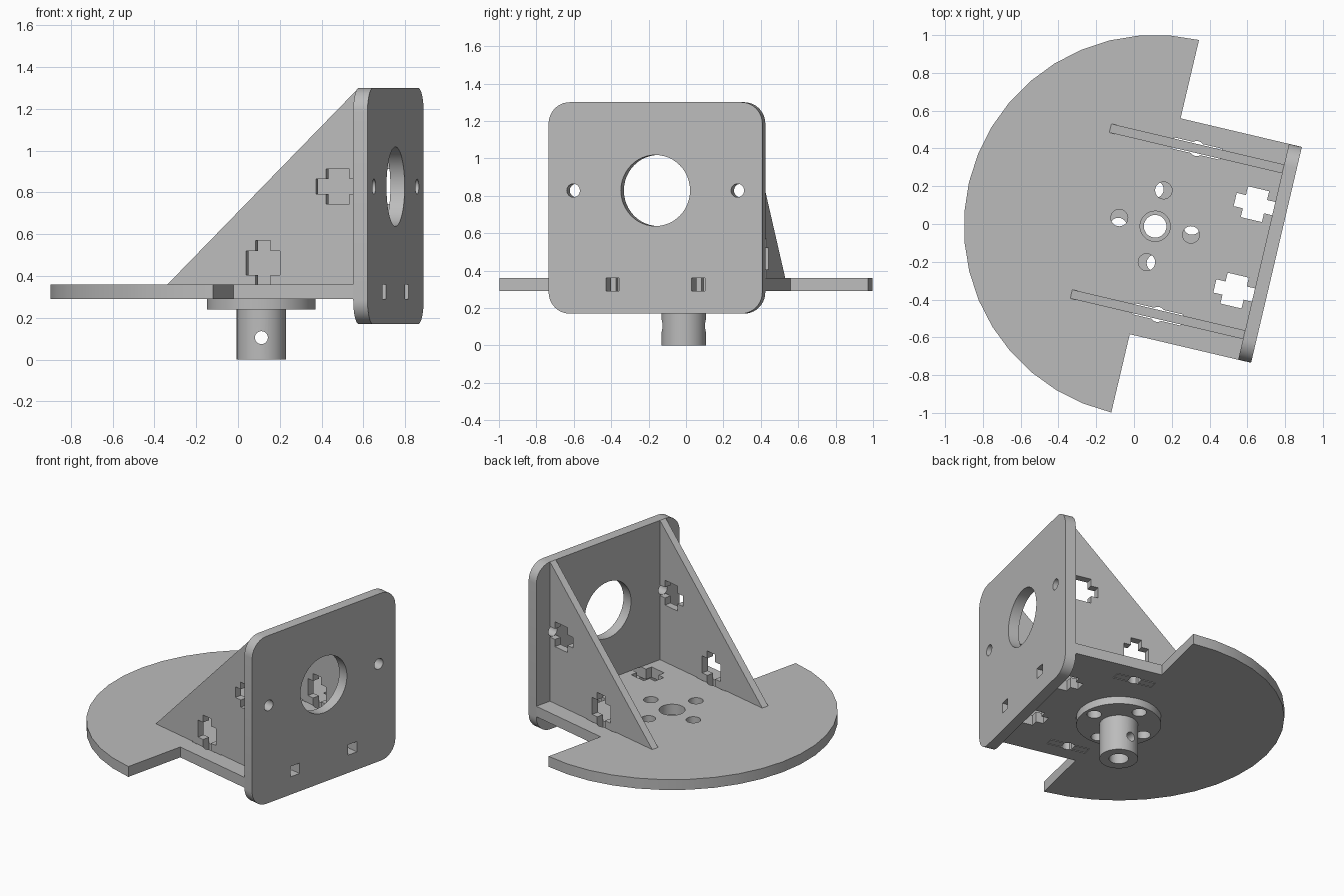
import bpy, bmesh, math
from mathutils import Matrix

cube = bpy.data.objects.get("Cube")
if cube:
    bpy.data.objects.remove(cube, do_unlink=True)

grey = bpy.data.materials.new("plain_grey")
grey.use_nodes = True
grey.diffuse_color = (0.5, 0.5, 0.5, 1)
grey.node_tree.nodes["Principled BSDF"].inputs["Base Color"].default_value = grey.diffuse_color

CENTRE = Matrix.Translation((0.112, -0.012, 0))
TURNED = CENTRE @ Matrix.Rotation(math.radians(-13.25), 4, 'Z')

# Sheet layout: shared sizes
EDGE = 0.59        # inner face of the upright plate
LOW, TOP = 0.29, 0.36  # base sheet
HIGH = 1.30
BOLT_Z = 0.828
BOLT_U = 0.12
FIN_V = 0.451
NUT_V = 0.235


def prism(name, outline, start, end, axis='Z', frame=TURNED):
    """Extrude a 2D outline along the given axis."""
    place = {'Z': lambda a, b, d: (a, b, d),
             'Y': lambda a, b, d: (a, d, b),
             'X': lambda a, b, d: (d, a, b)}[axis]
    bm = bmesh.new()
    lower = [bm.verts.new(place(a, b, start)) for a, b in outline]
    upper = [bm.verts.new(place(a, b, end)) for a, b in outline]
    bm.faces.new(lower)
    bm.faces.new(upper)
    n = len(outline)
    for i in range(n):
        j = (i + 1) % n
        bm.faces.new((lower[i], lower[j], upper[j], upper[i]))
    bmesh.ops.recalc_face_normals(bm, faces=bm.faces)
    mesh = bpy.data.meshes.new(name)
    bm.to_mesh(mesh)
    bm.free()
    mesh.materials.append(grey)
    obj = bpy.data.objects.new(name, mesh)
    obj.matrix_world = frame
    bpy.context.collection.objects.link(obj)
    return obj


def arc(a, b, r, first=0, sweep=360, steps=48):
    count = steps if sweep == 360 else steps + 1
    angles = [math.radians(first + sweep * i / steps) for i in range(count)]
    return [(a + r * math.cos(t), b + r * math.sin(t)) for t in angles]


def box(a0, a1, b0, b1):
    return [(a0, b0), (a1, b0), (a1, b1), (a0, b1)]


def nut_slot(place):
    """Cross-shaped bolt and nut slot; place maps (depth, sideways) to the sheet."""
    half = [(-0.1, 0.036), (0.045, 0.036), (0.045, 0.084),
            (0.16, 0.084), (0.16, 0.036), (0.21, 0.036)]
    full = half + [(p, -q) for p, q in reversed(half)]
    return [place(p, q) for p, q in full]


def cut(obj, outlines, start, end, axis='Z', frame=TURNED):
    """Cut each outline through the part."""
    bpy.context.view_layer.objects.active = obj
    for outline in outlines:
        cutter = prism("cutter", outline, start, end, axis, frame)
        cutter.hide_render = True
        mod = obj.modifiers.new("cut", 'BOOLEAN')
        mod.operation = 'DIFFERENCE'
        mod.solver = 'EXACT'
        mod.object = cutter
        bpy.context.view_layer.update()
        bpy.ops.object.modifier_apply(modifier=mod.name)
        bpy.data.objects.remove(cutter, do_unlink=True)


def finish(obj):
    bpy.ops.object.select_all(action='DESELECT')
    obj.select_set(True)
    bpy.context.view_layer.objects.active = obj
    bpy.ops.object.shade_smooth_by_angle(angle=math.radians(30))


def four_holes(radius):
    return [arc(0.195 * x, 0.195 * y, radius, steps=24)
            for x, y in ((1, 0), (0, 1), (-1, 0), (0, -1))]


# Base sheet: half disc with a rectangular tongue
W = 0.587
outline = arc(0, 0, 1.013, 90, 180, 20) + [(0, -W), (EDGE, -W), (EDGE, W), (0, W)]
base = prism("base_sheet", outline, LOW, TOP)
holes = four_holes(0.045) + [arc(0, 0, 0.08)]
for s in (-1, 1):
    holes.append(nut_slot(lambda p, q: (EDGE - p, s * NUT_V + q)))
    holes.append(box(BOLT_U - 0.132, BOLT_U + 0.132, s * FIN_V - 0.03, s * FIN_V + 0.03))
    holes.append(arc(BOLT_U, s * FIN_V, 0.04, steps=24))
cut(base, holes, LOW - 0.1, TOP + 0.1)
finish(base)

# Upright plate with rounded corners
R = 0.115
bottom = 0.17
outline = (arc(W - R, HIGH - R, R, 0, 90, 10) + arc(R - W, HIGH - R, R, 90, 90, 10)
           + arc(R - W, bottom + R, R, 180, 90, 10) + arc(W - R, bottom + R, R, 270, 90, 10))
plate = prism("upright_plate", outline, EDGE, EDGE + 0.07, 'X')
holes = [arc(0, BOLT_Z, 0.19)]
for s in (-1, 1):
    holes.append(arc(s * FIN_V, BOLT_Z, 0.036, steps=24))
    holes.append(box(s * NUT_V - 0.036, s * NUT_V + 0.036, LOW, TOP))
cut(plate, holes, EDGE - 0.1, EDGE + 0.2, 'X')
finish(plate)

# Triangular side braces with tabs reaching through the base
for s, side in ((-1, "right"), (1, "left")):
    outline = [(EDGE - HIGH + TOP, TOP), (BOLT_U - 0.128, TOP), (BOLT_U - 0.128, LOW),
               (BOLT_U + 0.128, LOW), (BOLT_U + 0.128, TOP), (EDGE, TOP), (EDGE, HIGH)]
    brace = prism(side + "_brace", outline, s * FIN_V - 0.024, s * FIN_V + 0.024, 'Y')
    cut(brace, [nut_slot(lambda p, q: (EDGE - p, BOLT_Z + q)),
                nut_slot(lambda p, q: (BOLT_U + q, TOP + p))],
        s * FIN_V - 0.1, s * FIN_V + 0.1, 'Y')
    finish(brace)

# Shaft hub below the base: flange and tube
FLANGE = 0.24
flange = prism("hub_flange", arc(0, 0, 0.26, steps=64), FLANGE, LOW, frame=CENTRE)
cut(flange, four_holes(0.045) + [arc(0, 0, 0.06)], 0.1, 0.4, frame=CENTRE)
finish(flange)

tube = prism("hub_tube", arc(0, 0, 0.118), 0, FLANGE, frame=CENTRE)
cut(tube, [arc(0, 0, 0.06)], -0.1, 0.4, frame=CENTRE)
cut(tube, [arc(0, 0.105, 0.031, steps=24)], -0.3, 0.3, 'Y', CENTRE)
finish(tube)
